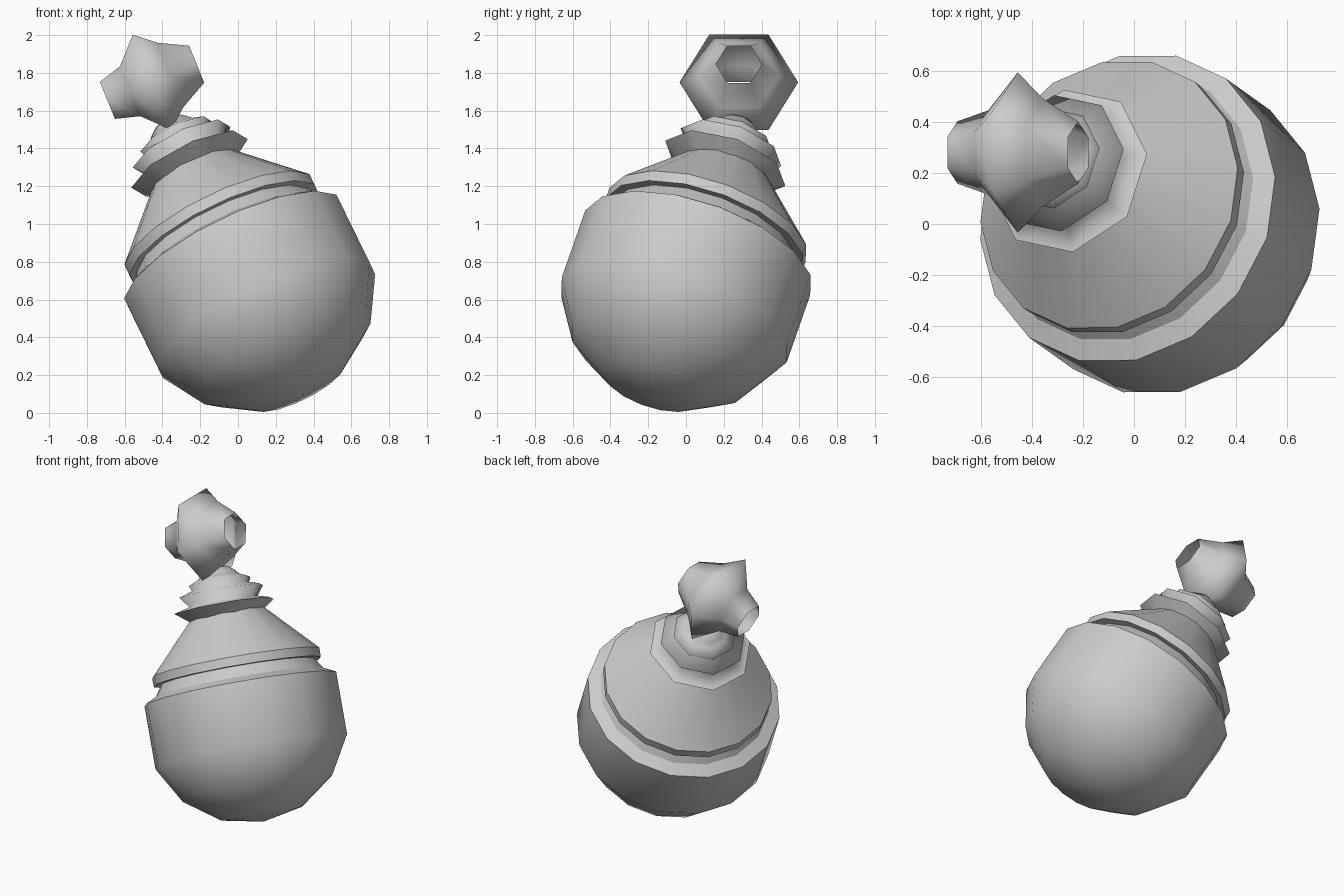
import bpy
import bmesh
import math
from mathutils import Vector, Matrix

cube = bpy.data.objects.get("Cube")
if cube:
    bpy.data.objects.remove(cube, do_unlink=True)

# Single matte grey
grey = bpy.data.materials.new("grey")
grey.use_nodes = True
COLOUR = (0.6, 0.6, 0.6, 1)
grey.diffuse_color = COLOUR
grey.node_tree.nodes["Principled BSDF"].inputs["Base Color"].default_value = COLOUR


def lathe(name, profile, sides, phase, origin, axis, smooth):
    """Revolve (height, radius) points around an axis; radius 0 closes to a tip."""
    bm = bmesh.new()
    rings = []
    for h, r in profile:
        if r == 0:
            rings.append([bm.verts.new((0, 0, h))] * sides)
            continue
        angles = [phase + math.tau * i / sides for i in range(sides)]
        rings.append([bm.verts.new((r * math.cos(a), r * math.sin(a), h)) for a in angles])
    for low, high in zip(rings, rings[1:]):
        for i in range(sides):
            j = (i + 1) % sides
            corners = dict.fromkeys((low[i], low[j], high[j], high[i]))
            bm.faces.new(list(corners))
    mesh = bpy.data.meshes.new(name)
    bm.to_mesh(mesh)
    bm.free()
    mesh.materials.append(grey)
    obj = bpy.data.objects.new(name, mesh)
    bpy.context.collection.objects.link(obj)
    turn = Vector((0, 0, 1)).rotation_difference(Vector(axis).normalized())
    obj.matrix_world = Matrix.Translation(origin) @ turn.to_matrix().to_4x4()
    bpy.ops.object.select_all(action="DESELECT")
    obj.select_set(True)
    bpy.context.view_layer.objects.active = obj
    bpy.ops.object.shade_smooth_by_angle(angle=math.radians(smooth))
    return obj


CENTRE = (0.062, 0, 0.67)
LEAN = (-0.42, 0.30, 0.857)
PHASE = math.radians(7.5)

# Round body: coarse sphere rows, nearly flat shoulder on top
R = 0.67
rows = [math.radians(a) for a in (-66, -42, -18, 18)]
ball = [(-R, 0)] + [(R * math.sin(a), R * math.cos(a)) for a in rows] + [(0.245, 0.56)]
lathe("round_body", ball, 16, PHASE, CENTRE, LEAN, 40)

# Sloping collar and overhanging cone
lathe("collar", [(0.245, 0.56), (0.32, 0.51)], 16, PHASE, CENTRE, LEAN, 40)
lathe("cone_shoulder", [(0.32, 0.51), (0.32, 0.555), (0.38, 0.556), (0.71, 0.24)],
      16, PHASE, CENTRE, LEAN, 40)

# Ribbed neck: shrinking sharp ridges
neck = [(0.69, 0.24)]
for height, radius in ((0.76, 0.34), (0.86, 0.285), (0.925, 0.21), (0.985, 0.115)):
    neck += [(height, radius), (height + 0.03, radius * 0.68)]
neck.append((1.02, 0))
lathe("ribbed_neck", neck, 8, PHASE, (0.062, -0.02, 0.67), LEAN, 120)

# Open six-sided bead, flared to a central ridge
bead = [(-0.255, 0.122), (-0.125, 0.165), (0, 0.314), (0.105, 0.212), (0.255, 0.122)]
lathe("hexagonal_bead", bead, 6, math.pi / 2, (-0.455, 0.28, 1.75), (0.927, 0, 0.375), 100)
